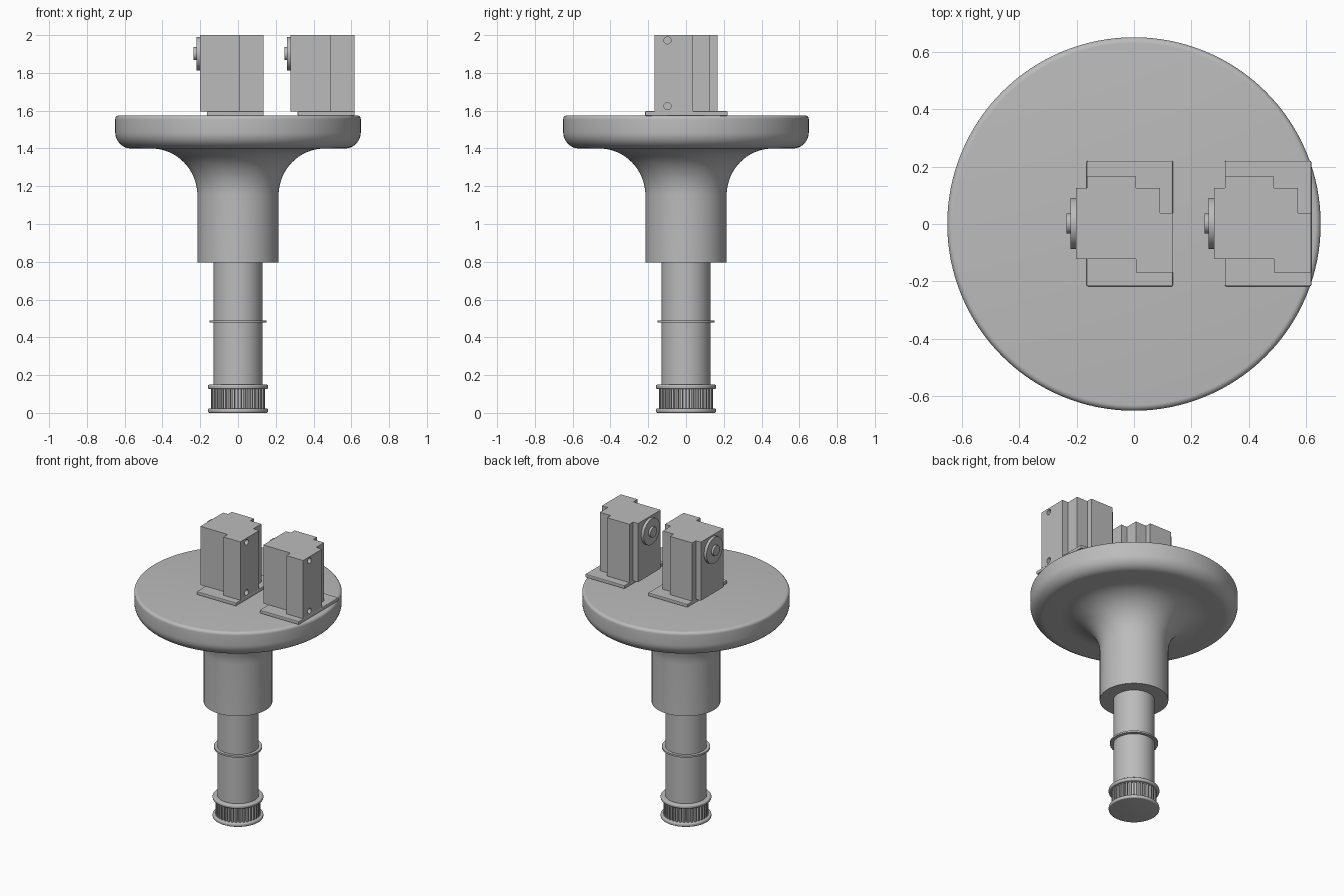
import bpy, bmesh, math
from mathutils import Matrix, Vector

if "Cube" in bpy.data.objects:
    bpy.data.objects.remove(bpy.data.objects["Cube"])

GREY = bpy.data.materials.new("plain grey")
GREY.use_nodes = True
COLOUR = (0.5, 0.5, 0.5, 1)
GREY.diffuse_color = COLOUR
GREY.node_tree.nodes["Principled BSDF"].inputs["Base Color"].default_value = COLOUR


def add_object(name, bm, smooth=False):
    bmesh.ops.recalc_face_normals(bm, faces=bm.faces)
    mesh = bpy.data.meshes.new(name)
    bm.to_mesh(mesh)
    bm.free()
    mesh.materials.append(GREY)
    ob = bpy.data.objects.new(name, mesh)
    bpy.context.scene.collection.objects.link(ob)
    if smooth:
        bpy.ops.object.select_all(action='DESELECT')
        ob.select_set(True)
        bpy.context.view_layer.objects.active = ob
        bpy.ops.object.shade_smooth_by_angle(angle=math.radians(30))
    return ob


def lathe(name, profile, segments=96):
    """Spin an (r, z) profile around z; the ends are capped."""
    bm = bmesh.new()
    rings = [[bm.verts.new((r * math.cos(a), r * math.sin(a), z))
              for a in (2 * math.pi * i / segments for i in range(segments))]
             for r, z in profile]
    for low, high in zip(rings, rings[1:]):
        for i in range(segments):
            j = (i + 1) % segments
            bm.faces.new((low[i], low[j], high[j], high[i]))
    bm.faces.new(rings[0][::-1])
    bm.faces.new(rings[-1])
    return add_object(name, bm, True)


def prism(name, outline, z0, z1):
    """Extrude an (x, y) outline from z0 to z1."""
    bm = bmesh.new()
    base = bm.faces.new([bm.verts.new((x, y, z0)) for x, y in outline])
    top = bmesh.ops.extrude_face_region(bm, geom=[base])["geom"]
    bmesh.ops.translate(bm, vec=(0, 0, z1 - z0),
                        verts=[v for v in top if isinstance(v, bmesh.types.BMVert)])
    return add_object(name, bm)


def cylinder_x(name, x0, x1, y, z, r, segments=48):
    """Cylinder lying along x."""
    bm = bmesh.new()
    turn = Matrix.Translation(((x0 + x1) / 2, y, z)) @ Matrix.Rotation(math.pi / 2, 4, 'Y')
    bmesh.ops.create_cone(bm, cap_ends=True, segments=segments, radius1=r,
                          radius2=r, depth=x1 - x0, matrix=turn)
    return add_object(name, bm, True)


def arc(cx, cz, rx, rz, start, end, steps=12):
    angles = [math.radians(start + (end - start) * i / steps) for i in range(steps + 1)]
    return [(cx + rx * math.cos(a), cz + rz * math.sin(a)) for a in angles]


# Flared hub and disc
lathe("flared_disc",
      [(0.215, 0.795)]
      + arc(0.46, 1.15, 0.245, 0.25, 180, 90, 20)
      + arc(0.565, 1.485, 0.085, 0.085, -90, 0)
      + arc(0.63, 1.555, 0.02, 0.02, 0, 90, 6), 128)

# Shaft and its thin collar
lathe("shaft", [(0.13, 0.14), (0.13, 0.80)])
lathe("shaft_collar", [(0.151, 0.478), (0.151, 0.490)])

# Toothed pulley between two rounded flanges
for name, low, high in (("lower_flange", 0.0, 0.024), ("upper_flange", 0.126, 0.15)):
    b = 0.008
    lathe(name, arc(0.151, low + b, b, b, -90, 0, 4) + arc(0.151, high - b, b, b, 0, 90, 4))

TEETH = 36
pitch = 2 * math.pi / TEETH
teeth = []
for k in range(TEETH):
    for offset, r in ((-0.30, 0.126), (-0.22, 0.142), (0.22, 0.142), (0.30, 0.126)):
        a = (k + offset) * pitch
        teeth.append((r * math.cos(a), r * math.sin(a)))
prism("pulley_teeth", teeth, 0.02, 0.13)

# Two upright motor units, each on a foot plate
BODY = [(-0.202, -0.122), (0.007, -0.122), (0.007, -0.168), (0.135, -0.168),
        (0.135, 0.038), (0.09, 0.038), (0.09, 0.126), (0.007, 0.126),
        (0.007, 0.166), (-0.164, 0.166), (-0.164, 0.126), (-0.202, 0.126)]
FOOT = [(-0.165, -0.217), (0.136, -0.217), (0.136, 0.220), (-0.165, 0.220)]

for side, dx in (("middle", 0.0), ("left", 0.481)):
    foot = prism(side + "_foot_plate", [(x + dx, y) for x, y in FOOT], 1.573, 1.597)
    bevel = foot.modifiers.new("soft edges", 'BEVEL')
    bevel.width, bevel.segments = 0.005, 2

    body = prism(side + "_motor_body", [(x + dx, y) for x, y in BODY], 1.595, 2.0)
    # Screw holes in the outer face
    for level, z in (("lower", 1.624), ("upper", 1.972)):
        cutter = cylinder_x(f"{side}_{level}_hole_cutter", dx + 0.09, dx + 0.16,
                            -0.098, z, 0.019, 24)
        cutter.hide_render = True
        cutter.hide_set(True)
        cutter.display_type = 'WIRE'
        cut = body.modifiers.new(level + " hole", 'BOOLEAN')
        cut.operation, cut.object, cut.solver = 'DIFFERENCE', cutter, 'EXACT'

    # Round boss and spindle
    cylinder_x(side + "_motor_boss", dx - 0.221, dx - 0.195, 0.002, 1.902, 0.089)
    cylinder_x(side + "_motor_spindle", dx - 0.235, dx - 0.215, 0.002, 1.902, 0.035)
